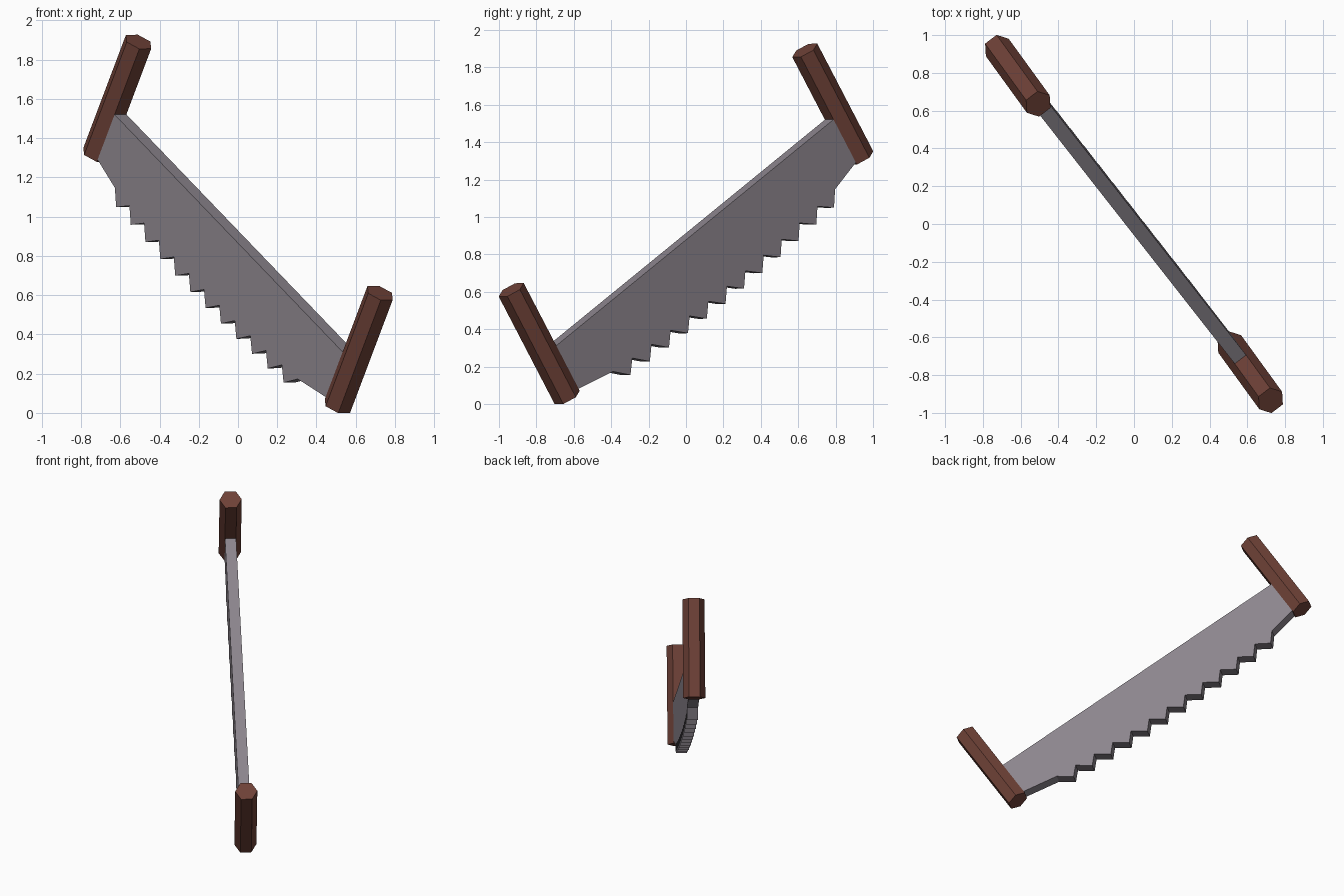
import bpy, bmesh, math
from mathutils import Vector, Matrix

if "Cube" in bpy.data.objects:
    bpy.data.objects.remove(bpy.data.objects["Cube"])

# Saw frame: u runs along the blade, v along the handles, n is the blade normal
u = Vector((0.519, -0.662, -0.540)).normalized()
v = Vector((0.317, -0.437, 0.842))
v = (v - u * v.dot(u)).normalized()
n = u.cross(v)
FRAME = Matrix.Translation((0, 0, 0.963)) @ Matrix((u, v, n)).transposed().to_4x4()

R = 0.076            # handle radius, also the blade thickness
HALF = 0.342         # half handle length
REACH = 1.185        # handle distance from the middle


def material(name, rgb):
    m = bpy.data.materials.new(name)
    m.diffuse_color = (*rgb, 1)
    m.use_nodes = True
    m.node_tree.nodes["Principled BSDF"].inputs["Base Color"].default_value = m.diffuse_color
    return m


def prism(name, outline, direction, mat):
    """Extrude a closed outline along a direction and place it in the saw frame."""
    bm = bmesh.new()
    face = bm.faces.new([bm.verts.new(p) for p in outline])
    out = bmesh.ops.extrude_face_region(bm, geom=[face])
    bmesh.ops.translate(bm, vec=direction,
                        verts=[g for g in out["geom"] if isinstance(g, bmesh.types.BMVert)])
    bmesh.ops.recalc_face_normals(bm, faces=bm.faces)
    me = bpy.data.meshes.new(name)
    bm.to_mesh(me)
    bm.free()
    me.materials.append(mat)
    ob = bpy.data.objects.new(name, me)
    ob.matrix_world = FRAME
    bpy.context.collection.objects.link(ob)


wood = material("brown wood", (0.156, 0.053, 0.038))
steel = material("grey steel", (0.262, 0.235, 0.266))

# Hexagonal handles, with corners towards the blade normal
for name, side in (("upper_handle", -1), ("lower_handle", 1)):
    ring = [(side * REACH + R * math.sin(i * math.pi / 3), -HALF,
             R * math.cos(i * math.pi / 3)) for i in range(6)]
    prism(name, ring, (0, 2 * HALF, 0), wood)

# Blade: straight back, bowed toothed edge with twelve teeth
END = REACH - R * math.cos(math.pi / 6) + 0.004
profile = [(END, -0.328), (END, -0.056), (-END, -0.056), (-END, -0.328)]


def bow(x):
    return -0.412 + 0.037 * (x / 0.9) ** 2


for k in range(13):
    x = -0.922 + 0.1497 * k
    profile.append((x, bow(x)))
    if k < 12:
        profile.append((x + 0.06, bow(x + 0.06) - 0.073))
prism("toothed_blade", [(x, y, -R / 2) for x, y in profile], (0, 0, R), steel)
